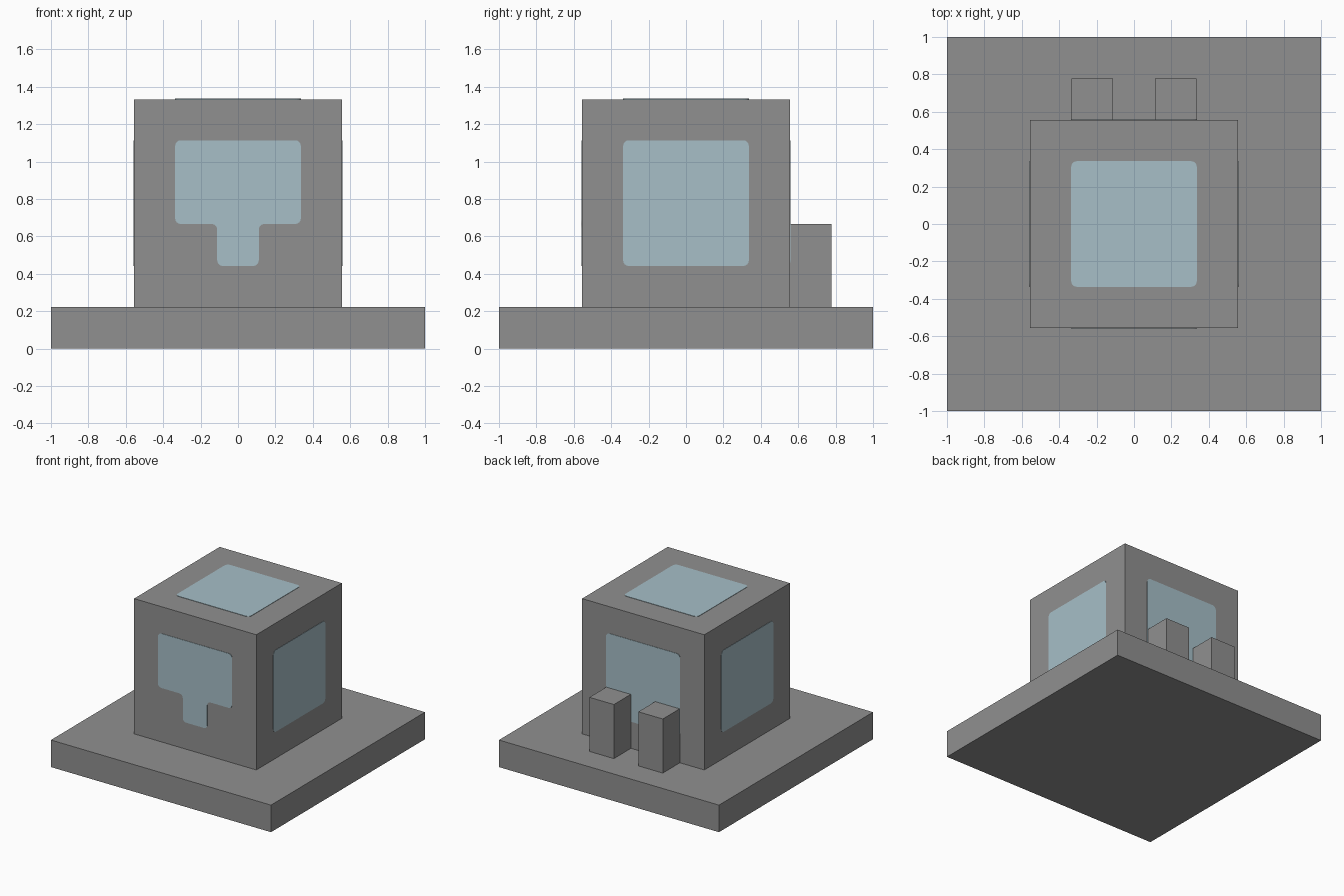
import bpy
import bmesh
from math import pi
from mathutils import Matrix, Vector

default = bpy.data.objects.get("Cube")
if default:
    bpy.data.objects.remove(default, do_unlink=True)

U = 1 / 9          # modelling unit
THICK = 0.003      # pane relief


def material(name, rgb):
    mat = bpy.data.materials.new(name)
    mat.use_nodes = True
    mat.diffuse_color = (*rgb, 1)
    mat.node_tree.nodes["Principled BSDF"].inputs["Base Color"].default_value = (*rgb, 1)
    return mat


grey = material("stone grey", (0.28, 0.28, 0.28))
blue = material("pale blue glass", (0.385, 0.52, 0.575))


def finish(bm, name, mat):
    bmesh.ops.recalc_face_normals(bm, faces=bm.faces)
    mesh = bpy.data.meshes.new(name)
    bm.to_mesh(mesh)
    bm.free()
    mesh.materials.append(mat)
    obj = bpy.data.objects.new(name, mesh)
    bpy.context.collection.objects.link(obj)
    return obj


def box(name, low, high):
    """Grey box between two corners given in units."""
    low, high = Vector(low) * U, Vector(high) * U
    bm = bmesh.new()
    bmesh.ops.create_cube(bm, size=1)
    bmesh.ops.scale(bm, vec=high - low, verts=bm.verts)
    bmesh.ops.translate(bm, vec=(low + high) / 2, verts=bm.verts)
    return finish(bm, name, grey)


def pane(name, outline, placement):
    """Thin plate with rounded corners, raised just clear of the wall."""
    bm = bmesh.new()
    bm.faces.new([bm.verts.new((x, y, 0)) for x, y in outline])
    bmesh.ops.bevel(bm, geom=bm.verts[:], offset=0.03, segments=4,
                    profile=0.5, affect='VERTICES')
    face = bmesh.ops.extrude_face_region(bm, geom=bm.faces[:])
    top = [v for v in face["geom"] if isinstance(v, bmesh.types.BMVert)]
    bmesh.ops.translate(bm, vec=(0, 0, THICK), verts=top)
    bm.transform(placement)
    return finish(bm, name, blue)


# Solid parts
box("base_slab", (-9, -9, 0), (9, 9, 2))
box("body", (-5, -5, 2), (5, 5, 12))
for side, x in (("left", 2), ("right", -2)):
    box(side + "_back_post", (x - 1, 5, 2), (x + 1, 7, 6))

# Pane outlines, centred on the middle of a body face
w = 0.336
s = U
square = [(-w, -w), (w, -w), (w, w), (-w, w)]
tee = [(-s, -w), (s, -w), (s, -s), (w, -s), (w, w), (-w, w), (-w, -s), (-s, -s)]

# One pane on each wall and on the roof
centre = Matrix.Translation((0, 0, 7 * U))
lift = Matrix.Translation((0, 0, 5 * U))
upright = Matrix.Rotation(pi / 2, 4, 'X')
walls = [("front", tee), ("left", square), ("back", square), ("right", square)]
for i, (name, outline) in enumerate(walls):
    turn = Matrix.Rotation(i * pi / 2, 4, 'Z')
    pane(name + "_window", outline, centre @ turn @ upright @ lift)
pane("roof_window", square, centre @ lift)
